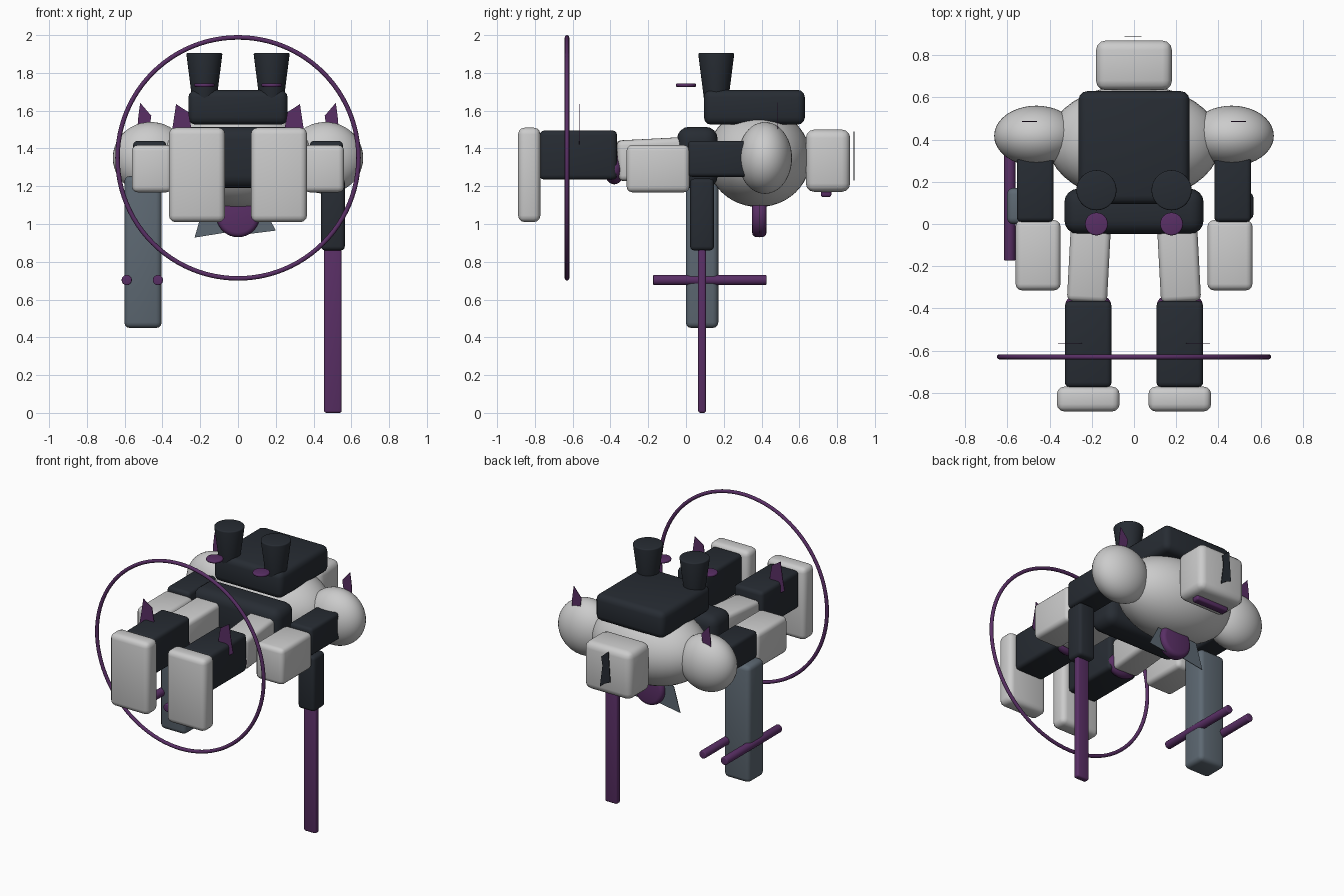
import bpy, bmesh, math
from mathutils import Matrix, Vector

if "Cube" in bpy.data.objects:
    bpy.data.objects.remove(bpy.data.objects["Cube"])


def material(name, rgb):
    m = bpy.data.materials.new(name)
    m.diffuse_color = (*rgb, 1)
    m.use_nodes = True
    m.node_tree.nodes["Principled BSDF"].inputs["Base Color"].default_value = m.diffuse_color
    return m


LIGHT = material("light_armour", (0.56, 0.58, 0.57))
DARK = material("dark_frame", (0.02, 0.025, 0.033))
PURPLE = material("purple_trim", (0.1, 0.028, 0.13))
SLATE = material("slate", (0.11, 0.14, 0.17))


def finish(name, bm, mat, angle=35):
    bmesh.ops.recalc_face_normals(bm, faces=bm.faces)
    me = bpy.data.meshes.new(name)
    bm.to_mesh(me)
    bm.free()
    me.materials.append(mat)
    ob = bpy.data.objects.new(name, me)
    bpy.context.collection.objects.link(ob)
    bpy.ops.object.select_all(action='DESELECT')
    ob.select_set(True)
    bpy.context.view_layer.objects.active = ob
    bpy.ops.object.shade_smooth_by_angle(angle=math.radians(angle))
    return ob


def place(ob, loc, rot=(0, 0, 0)):
    ob.location = loc
    ob.rotation_euler = [math.radians(a) for a in rot]
    return ob


def box(name, loc, size, mat, bevel=0.03, rot=(0, 0, 0), segments=3):
    bm = bmesh.new()
    bmesh.ops.create_cube(bm, size=1)
    bmesh.ops.scale(bm, vec=size, verts=bm.verts)
    bmesh.ops.bevel(bm, geom=list(bm.edges), offset=bevel, segments=segments,
                    profile=0.5, affect='EDGES')
    return place(finish(name, bm, mat), loc, rot)


def ellipsoid(name, loc, radii, mat):
    bm = bmesh.new()
    bmesh.ops.create_uvsphere(bm, u_segments=40, v_segments=24, radius=1)
    bmesh.ops.scale(bm, vec=radii, verts=bm.verts)
    return place(finish(name, bm, mat), loc)


def cone(name, loc, r1, r2, depth, mat, bevel=0.008, rot=(0, 0, 0)):
    bm = bmesh.new()
    bmesh.ops.create_cone(bm, cap_ends=True, segments=36, radius1=r1, radius2=r2, depth=depth)
    rims = [e for e in bm.edges if abs(e.verts[0].co.z - e.verts[1].co.z) < 1e-5]
    bmesh.ops.bevel(bm, geom=rims, offset=bevel, segments=3, profile=0.5, affect='EDGES')
    return place(finish(name, bm, mat), loc, rot)


def plate(name, points, y, mat, side=1, thick=0.004):
    """Thin plate drawn in x/z."""
    bm = bmesh.new()
    face = bm.faces.new([bm.verts.new((side * x, y - thick / 2, z)) for x, z in points])
    ext = bmesh.ops.extrude_face_region(bm, geom=[face])
    verts = [v for v in ext['geom'] if isinstance(v, bmesh.types.BMVert)]
    bmesh.ops.translate(bm, vec=(0, thick, 0), verts=verts)
    return finish(name, bm, mat)


# torso, pelvis and backpack
ellipsoid("chest", (0, 0.385, 1.35), (0.41, 0.275, 0.26), LIGHT)
box("pelvis", (0, 0.06, 1.352), (0.66, 0.215, 0.325), DARK, 0.065, segments=4)
box("backpack", (0, 0.362, 1.618), (0.525, 0.535, 0.185), DARK, 0.04)

# head with visor and crest
box("head", (0, 0.752, 1.335), (0.36, 0.235, 0.33), LIGHT, 0.045)
box("visor", (0, 0.742, 1.165), (0.25, 0.055, 0.045), PURPLE, 0.012)
plate("head_crest", [(-0.045, 1.28), (-0.03, 1.49), (0.025, 1.44), (0.015, 1.38),
                     (0.035, 1.23), (0.0, 1.26)], 0.89, DARK)

# chest emblem disc and side fins
cone("chest_disc", (0, 0.388, 1.045), 0.115, 0.115, 0.076, PURPLE, 0.025, (90, 0, 0))
plate("chest_fin_left", [(0, 1.12), (-0.18, 1.1), (-0.23, 0.928), (0, 0.965)], 0.39, SLATE)
plate("chest_fin_right", [(0, 1.12), (0.13, 1.1), (0.2, 0.965), (0, 0.94)], 0.39, SLATE)

# mirrored limbs
for s, tag in ((-1, "left"), (1, "right")):
    cone(f"thruster_{tag}", (s * 0.178, 0.16, 1.725), 0.05, 0.096, 0.36, DARK)
    cone(f"thruster_glow_{tag}", (s * 0.178, 0, 1.735), 0.054, 0.054, 0.018, PURPLE, 0.007)

    ellipsoid(f"shoulder_{tag}", (s * 0.463, 0.418, 1.35), (0.2, 0.143, 0.19), LIGHT)
    box(f"upper_arm_{tag}", (s * 0.468, 0.175, 1.345), (0.175, 0.33, 0.19), DARK, 0.022)
    box(f"forearm_{tag}", (s * 0.455, -0.148, 1.293), (0.213, 0.333, 0.25), LIGHT, 0.03)
    plate(f"shoulder_spike_{tag}", [(0.532, 1.5), (0.53, 1.55), (0.518, 1.642),
                                    (0.459, 1.573), (0.47, 1.5)], 0.486, PURPLE, s)

    box(f"thigh_{tag}", (s * 0.212, -0.155, 1.345), (0.19, 0.42, 0.215), LIGHT, 0.028,
        (3, 0, s * 3))
    ellipsoid(f"knee_{tag}", (s * 0.217, -0.38, 1.29), (0.108, 0.055, 0.08), PURPLE)
    box(f"shin_{tag}", (s * 0.217, -0.57, 1.365), (0.222, 0.41, 0.26), DARK, 0.025)
    box(f"foot_{tag}", (s * 0.217, -0.83, 1.26), (0.297, 0.118, 0.5), LIGHT, 0.035)
    plate(f"shin_spike_{tag}", [(0.36, 1.44), (0.345, 1.52), (0.328, 1.635), (0.262, 1.592),
                                (0.246, 1.5), (0.28, 1.39)], -0.565, PURPLE, s)

# sword in the right hand
box("sword_handle", (0.502, 0.085, 1.05), (0.127, 0.127, 0.38), DARK, 0.022)
box("sword_blade", (0.502, 0.085, 0.45), (0.093, 0.042, 0.9), PURPLE, 0.012)

# heavy gun in the left hand with two side rods
box("gun_body", (-0.503, 0.085, 0.852), (0.198, 0.172, 0.805), SLATE, 0.03)
for i, x in enumerate((-0.589, -0.424)):
    cone(f"gun_rod_{i + 1}", (x, 0.126, 0.703), 0.027, 0.027, 0.6, PURPLE, 0.006, (90, 0, 0))

# large ring around the shins
bpy.ops.mesh.primitive_torus_add(major_radius=0.638, minor_radius=0.012, major_segments=96,
                                 minor_segments=12, location=(0, -0.63, 1.35),
                                 rotation=(math.pi / 2, 0, 0))
ring = bpy.context.object
ring.name = "leg_ring"
ring.data.materials.append(PURPLE)
bpy.ops.object.shade_smooth_by_angle(angle=math.radians(40))
